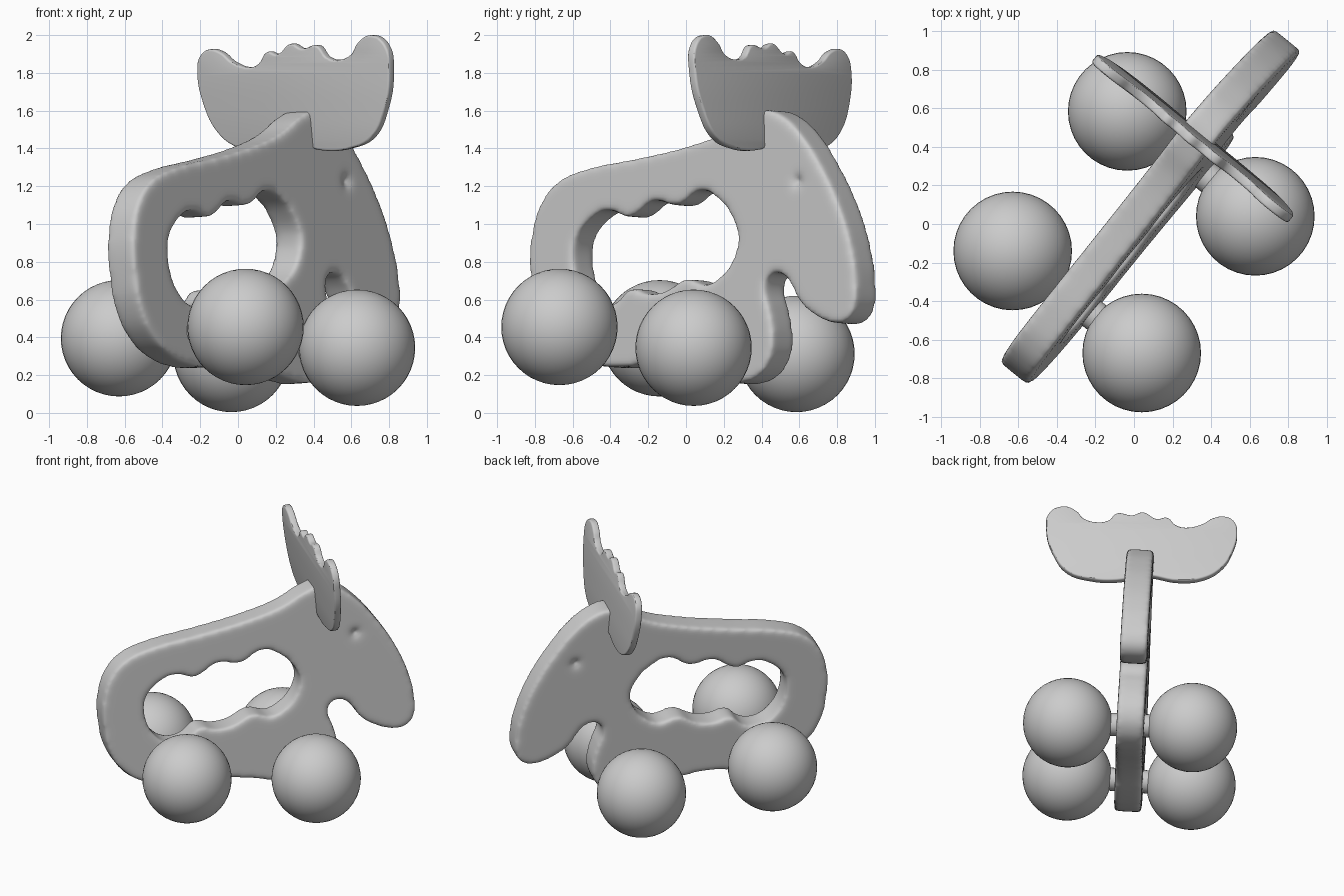
import bpy, bmesh
from mathutils import Vector, Matrix

if "Cube" in bpy.data.objects:
    bpy.data.objects.remove(bpy.data.objects["Cube"])

grey = bpy.data.materials.new("light_grey")
grey.diffuse_color = (0.6, 0.6, 0.6, 1)
grey.use_nodes = True
grey.node_tree.nodes["Principled BSDF"].inputs["Base Color"].default_value = grey.diffuse_color

SIDE = Vector((0.775, -0.629, 0.052)).normalized()   # sideways axis of the toy


def on_body(y, z):
    """Point on the slightly tilted middle plane of the body."""
    return Vector((0.8116 * (y + 0.045) - 0.067 * (z - 0.38), y, z))


def finish(obj, name):
    obj.name = name
    obj.data.materials.clear()
    obj.data.materials.append(grey)
    for p in obj.data.polygons:
        p.use_smooth = True
    return obj


def slab(name, loops, normal, half, bevel=0.0):
    """Smooth closed outlines (later ones are holes) extruded along a normal."""
    n = normal.normalized()
    e1 = Vector((0, 0, 1)).cross(n).normalized()
    e2 = n.cross(e1)
    o = loops[0][0]
    cu = bpy.data.curves.new(name, 'CURVE')
    cu.dimensions = '2D'
    cu.fill_mode = 'BOTH'
    cu.extrude = half - bevel
    cu.bevel_depth = bevel
    cu.bevel_resolution = 2
    cu.offset = -bevel
    cu.resolution_u = 6
    for pts in loops:
        sp = cu.splines.new('BEZIER')
        sp.bezier_points.add(len(pts) - 1)
        sp.use_cyclic_u = True
        for bp, p in zip(sp.bezier_points, pts):
            bp.co = ((p - o).dot(e1), (p - o).dot(e2), 0)
            bp.handle_left_type = bp.handle_right_type = 'AUTO'
    obj = bpy.data.objects.new(name, cu)
    bpy.context.collection.objects.link(obj)
    m = Matrix((e1, e2, n)).transposed().to_4x4()
    m.translation = o
    obj.matrix_world = m
    bpy.ops.object.select_all(action='DESELECT')
    bpy.context.view_layer.objects.active = obj
    obj.select_set(True)
    bpy.ops.object.convert(target='MESH')
    obj = bpy.context.object
    bm = bmesh.new()
    bm.from_mesh(obj.data)
    bmesh.ops.remove_doubles(bm, verts=bm.verts, dist=0.0005)
    bmesh.ops.recalc_face_normals(bm, faces=bm.faces)
    bm.to_mesh(obj.data)
    bm.free()
    return finish(obj, name)


def ball(name, pos, r):
    bpy.ops.mesh.primitive_uv_sphere_add(segments=40, ring_count=24, radius=r, location=pos)
    return finish(bpy.context.object, name)


# Body with handle opening
outer = [(-.775, .75), (-.765, .95), (-.71, 1.12), (-.62, 1.225), (-.5, 1.28),
         (-.2, 1.345), (.05, 1.405), (.25, 1.48), (.38, 1.565), (.47, 1.60),
         (.57, 1.565), (.67, 1.46), (.77, 1.30), (.87, 1.08), (.935, .85),
         (.955, .68), (.94, .54), (.89, .48), (.82, .475), (.73, .515),
         (.65, .59), (.605, .68), (.55, .735), (.49, .72), (.47, .66),
         (.495, .55), (.515, .42), (.50, .29), (.43, .19), (.33, .155),
         (.22, .17), (.05, .225), (-.12, .255), (-.3, .24), (-.44, .25),
         (-.56, .295), (-.68, .40), (-.75, .55)]
hole = [(-.53, .92), (-.46, 1.02), (-.37, 1.07), (-.25, 1.035), (-.12, 1.12),
        (0, 1.095), (.13, 1.175), (.22, 1.13), (.29, 1.04), (.325, .93),
        (.30, .81), (.24, .725), (.16, .675), (.05, .705), (-.05, .645),
        (-.15, .625), (-.24, .655), (-.32, .58), (-.42, .57), (-.50, .65),
        (-.54, .79)]
body = slab("body", [[on_body(*p) for p in loop] for loop in (outer, hole)], SIDE, 0.095)

# Eye dimples on both cheeks, then soft rounded edges
cutters = [ball("eye_cutter", on_body(.647, 1.222) + SIDE * s * 0.11, 0.045) for s in (-1, 1)]
for c in cutters:
    c.hide_render = True
    mod = body.modifiers.new("eye", 'BOOLEAN')
    mod.operation = 'DIFFERENCE'
    mod.object = c
mod = body.modifiers.new("remesh", 'REMESH')
mod.mode = 'VOXEL'
mod.voxel_size = 0.018
mod.use_smooth_shade = True
mod = body.modifiers.new("soften", 'SMOOTH')
mod.factor = 0.5
mod.iterations = 14
bpy.context.view_layer.objects.active = body
for mod in list(body.modifiers):
    bpy.ops.object.modifier_apply(modifier=mod.name)
for c in cutters:
    bpy.data.objects.remove(c)
finish(body, "body")

# Antlers: thin scalloped plate across the head
A, B = Vector((1, -0.8137, 0)), Vector((0, -0.1, 1))
antler = [(-.145, 1.925), (-.19, 1.89), (-.205, 1.82), (-.17, 1.63), (-.1, 1.49),
          (0, 1.41), (.13, 1.39), (.3, 1.43), (.46, 1.39), (.60, 1.40),
          (.72, 1.46), (.785, 1.6), (.815, 1.8), (.79, 1.95), (.71, 2.0),
          (.645, 1.96), (.61, 1.90), (.54, 1.87), (.48, 1.885), (.43, 1.945),
          (.35, 1.93), (.29, 1.955), (.22, 1.90), (.165, 1.912), (.12, 1.85),
          (.07, 1.83), (-.02, 1.86), (-.08, 1.91)]
origin = Vector((0, 0.703 + 0.172, 0))
antlers = slab("antlers", [[origin + A * x + B * z for x, z in antler]],
               A.cross(B), 0.025, 0.012)
bpy.context.view_layer.objects.active = antlers
antlers.select_set(True)
bpy.ops.object.shade_smooth_by_angle()

# Ball wheels with short hubs joining them to the body
axles = {"rear": ((-.63, -.14, .395), (.04, -.67, .455)),
         "front": ((-.035, .585, .312), (.63, .04, .345))}
for end, pair in axles.items():
    left, right = map(Vector, pair)
    axis = right - left
    for side, pos in (("left", left), ("right", right)):
        ball(f"{end}_{side}_wheel", pos, 0.308)
    bpy.ops.mesh.primitive_cylinder_add(vertices=24, radius=0.08, depth=0.4,
                                        location=(left + right) / 2)
    hub = bpy.context.object
    hub.rotation_euler = axis.to_track_quat('Z', 'Y').to_euler()
    finish(hub, f"{end}_hub")
    bpy.ops.object.shade_smooth_by_angle()
